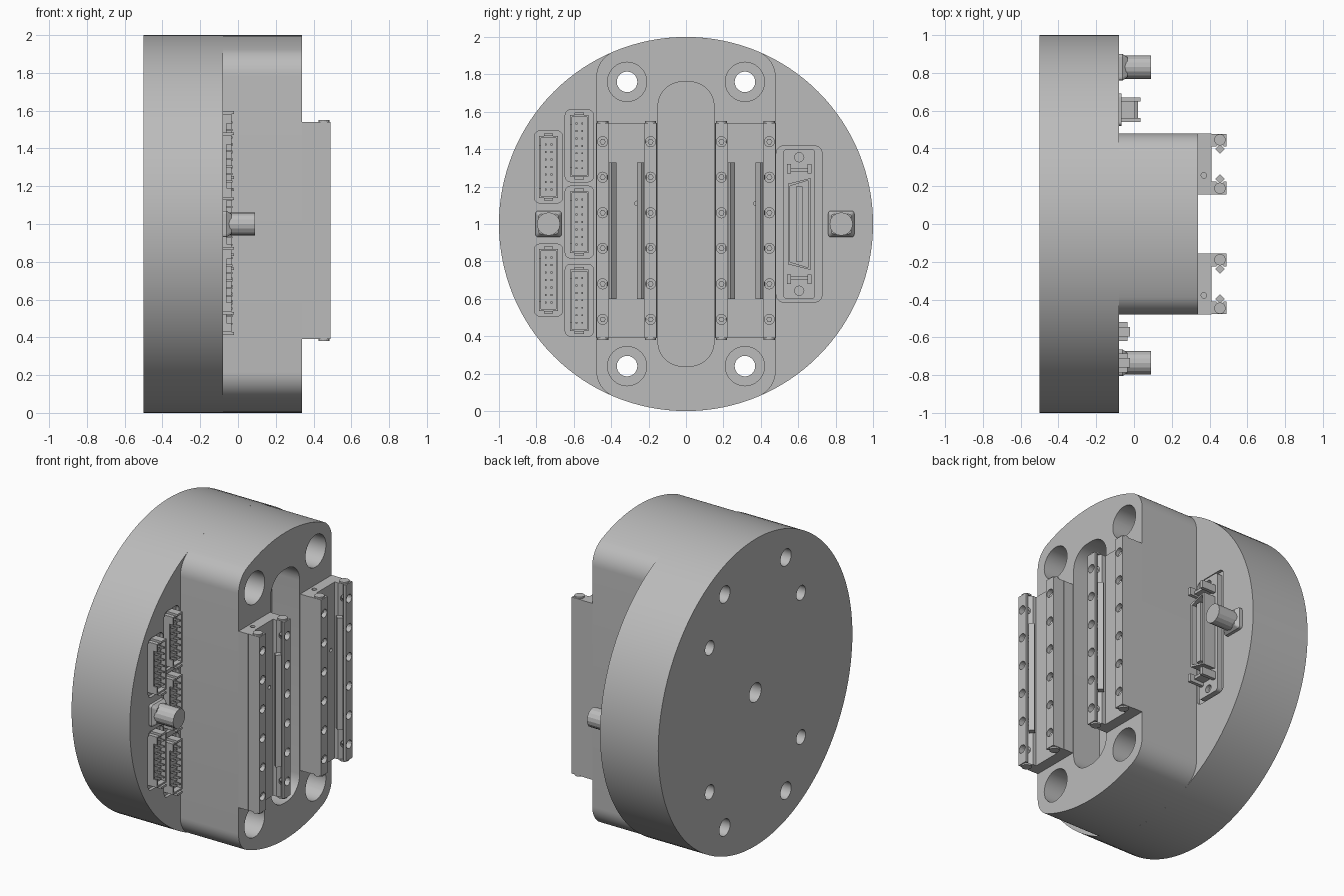
import bpy, bmesh
from math import sin, cos, pi, sqrt, atan2
from mathutils import Vector

if "Cube" in bpy.data.objects:
    bpy.data.objects.remove(bpy.data.objects["Cube"], do_unlink=True)

grey = bpy.data.materials.new("machined_grey")
grey.use_nodes = True
tone = (0.5, 0.5, 0.5, 1)
grey.diffuse_color = tone
grey.node_tree.nodes["Principled BSDF"].inputs["Base Color"].default_value = tone


# --- outline helpers: lists of 2D points ---
def arc(cx, cy, r, a, b, n):
    return [(cx + r * cos(a + (b - a) * i / n), cy + r * sin(a + (b - a) * i / n))
            for i in range(n + 1)]


def circle(cx, cy, r, n=24):
    return arc(cx, cy, r, 0, 2 * pi, n)[:-1]


def box(cx, cy, w, h):
    return [(cx + sx * w / 2, cy + sy * h / 2) for sx, sy in ((1, 1), (-1, 1), (-1, -1), (1, -1))]


def rounded(cx, cy, w, h, r, n=6):
    pts = []
    for i, (x, y) in enumerate(box(cx, cy, w - 2 * r, h - 2 * r)):
        pts += arc(x, y, r, i * pi / 2, (i + 1) * pi / 2, n)
    return pts


# --- solids: each piece is (outline, start, end[, end scale]) extruded along an axis ---
def solid(name, pieces, axis="x"):
    bm = bmesh.new()
    for pts, a, b, *rest in pieces:
        scale = rest[0] if rest else 1
        mid = sum((Vector(p) for p in pts), Vector((0, 0))) / len(pts)
        rings = []
        for t, s in ((a, 1), (b, scale)):
            ring = [mid + (Vector(p) - mid) * s for p in pts]
            rings.append([bm.verts.new((t, p.x, p.y) if axis == "x" else (p.x, p.y, t))
                          for p in ring])
        lo, hi = rings
        bm.faces.new(lo)
        bm.faces.new(hi)
        for i in range(len(pts)):
            j = (i + 1) % len(pts)
            bm.faces.new((lo[i], lo[j], hi[j], hi[i]))
    bmesh.ops.recalc_face_normals(bm, faces=bm.faces)
    mesh = bpy.data.meshes.new(name)
    bm.to_mesh(mesh)
    bm.free()
    mesh.materials.append(grey)
    ob = bpy.data.objects.new(name, mesh)
    bpy.context.collection.objects.link(ob)
    return ob


def cut(ob, pieces, axis="x"):
    cutter = solid("cutter", pieces, axis)
    mod = ob.modifiers.new("cut", "BOOLEAN")
    mod.operation, mod.solver, mod.object = "DIFFERENCE", "EXACT", cutter
    bpy.context.view_layer.objects.active = ob
    bpy.ops.object.modifier_apply(modifier=mod.name)
    bpy.data.objects.remove(cutter, do_unlink=True)


BACK, DECK, FACE = -0.5, -0.08, 0.34
corners = [(y, z) for y in (-1, 1) for z in (-1, 1)]
mounts = [(0.315 * y, 1 + 0.76 * z) for y, z in corners]
headers = [(-0.735, 1.305), (-0.735, 0.7), (-0.57, 1.418), (-0.57, 1.01), (-0.57, 0.592)]

# Round flange with bolt holes, blind dowel holes and connector pockets
flange = solid("round_flange", [(circle(0, 1, 1, 128), BACK, DECK)])
cut(flange, [(circle(y, z, 0.055), -0.6, 0) for y, z in mounts])
cut(flange, [(circle(0.47 * y, 1 + 0.47 * z, 0.047), -0.6, -0.3) for y, z in corners]
    + [(circle(0, 1, 0.062), -0.6, -0.3)])
cut(flange, [(rounded(y, z, 0.152, 0.385, 0.03), -0.1, 0) for y, z in headers]
    + [(rounded(0.605, 1, 0.245, 0.835, 0.04), -0.1, 0)])

# Raised block: flat sides, round ends, filleted corners
half, r = 0.48, 0.15
cy = half - r
cz = sqrt((1 - r) ** 2 - cy ** 2)
tip = atan2(cz, cy)
quarter = arc(cy, cz, r, 0, tip, 10)
top = quarter + arc(0, 0, 1, tip, pi - tip, 16)[1:-1] + [(-y, z) for y, z in reversed(quarter)]
outline = [(y, 1 + z) for y, z in top] + [(-y, 1 - z) for y, z in top]
block = solid("raised_block", [(outline, DECK, FACE)])
cut(block, [(circle(y, z, 0.055), -0.2, 0.5) for y, z in mounts])
cut(block, [(circle(y, z, 0.105, 32), 0.04, 0.5) for y, z in mounts])
cut(block, [(rounded(0, 1, 0.3, 1.52, 0.13, 8), 0.14, 0.5)])

# Two linear slides: base, grooved rails, roller cages, end screws
screw_heights = [0.49 + 0.19 * i for i in range(6)]
for side, mid in (("right", -0.3175), ("left", 0.3175)):
    base = solid(side + "_slide_base", [(box(0.375, mid, 0.07, 0.325), 0.39, 1.54)], "z")
    cut(base, [(circle(0.37, mid - 0.06, 0.015, 12), 1.45, 1.6)], "z")
    cut(base, [(circle(mid + 0.055, 1.11, 0.012, 12), 0.38, 0.5)])
    for label, s in (("outer", -1), ("inner", 1)):
        # V groove opens towards the middle of the slide
        edge, far = mid + s * 0.093, mid + s * 0.16
        profile = [(0.41, far), (0.49, far), (0.49, edge), (0.475, edge),
                   (0.455, edge + s * 0.02), (0.435, edge), (0.41, edge)]
        tag = f"{side}_{label}_"
        rail = solid(tag + "rail", [(profile, 0.39, 1.54)], "z")
        rail_y = mid + s * 0.128
        cut(rail, [(circle(rail_y, z, 0.027, 16), 0.445, 0.6) for z in screw_heights])
        solid(tag + "rail_screws", [(circle(rail_y, z, 0.016, 6), 0.44, 0.455) for z in screw_heights])
        solid(tag + "end_screws", [(circle(0.455, rail_y, 0.03, 16), a, b)
                                   for a, b in ((0.38, 0.39), (1.54, 1.55))], "z")
        cage_y = mid + s * 0.08
        solid(tag + "roller_cage", [(circle(0.455, cage_y, 0.025, 4), 0.6, 1.33)], "z")

# Pin headers: floor, walls, end latches and two pin columns
for n, (y, z) in enumerate(headers, 1):
    floor = -0.1
    parts = [(box(y, z, 0.1, 0.33), floor, -0.07),
             (box(y + 0.045, z, 0.01, 0.33), -0.07, -0.035),
             (box(y - 0.045, z, 0.01, 0.33), -0.07, -0.06)]
    for s in (-1, 1):
        parts += [(box(y, z + s * 0.16, 0.1, 0.01), -0.07, -0.035),
                  (box(y, z + s * 0.172, 0.05, 0.014), floor, -0.02),
                  (box(y - 0.045, z + s * 0.14, 0.01, 0.05), -0.07, -0.035)]
        parts += [(box(y + s * 0.015, z + 0.04 * i, 0.01, 0.01), -0.07, -0.03)
                  for i in range(-3, 4)]
    solid(f"pin_header_{n}", parts)

# Wide shielded connector: plate, D-shaped shell, tongue, latch brackets
py = 0.605
plate = solid("wide_connector_plate", [(rounded(py, 1, 0.17, 0.8, 0.02), -0.1, -0.065)])
cut(plate, [(circle(py, 1 + s * 0.357, 0.025, 16), -0.09, 0) for s in (-1, 1)])


def dee(inset):
    w, a, b = 0.06 - inset, 0.245 - inset, 0.215 - inset
    return [(py - w, 1 - b), (py + w, 1 - a), (py + w, 1 + a), (py - w, 1 + b)]


shell = solid("wide_connector_shell", [(dee(0), -0.07, 0.02)])
cut(shell, [(dee(0.012), -0.05, 0.1)])
solid("wide_connector_tongue", [(box(py, 1, 0.035, 0.4), -0.055, 0.01)])
latches = []
for s in (-1, 1):
    latches += [(box(py, 1 + s * 0.29, 0.13, 0.018), -0.07, 0.005)]
    latches += [(box(py + t * 0.055, 1 + s * 0.295, 0.022, 0.05), -0.07, 0.035) for t in (-1, 1)]
solid("wide_connector_latches", latches)

# Coaxial sockets on square feet
for side, y in (("right", -0.735), ("left", 0.83)):
    foot = rounded(y, 1, 0.14, 0.14, 0.015, 3)
    solid(side + "_coaxial_socket", [(foot, DECK - 0.005, -0.06), (foot, -0.06, -0.035, 0.75),
                                     (circle(y, 1, 0.062, 16), -0.06, 0.09)])

# Smooth the curved walls, keep edges crisp
bpy.ops.object.select_all(action="DESELECT")
for ob in (flange, block):
    ob.select_set(True)
bpy.context.view_layer.objects.active = block
bpy.ops.object.shade_smooth_by_angle(angle=pi / 6)
